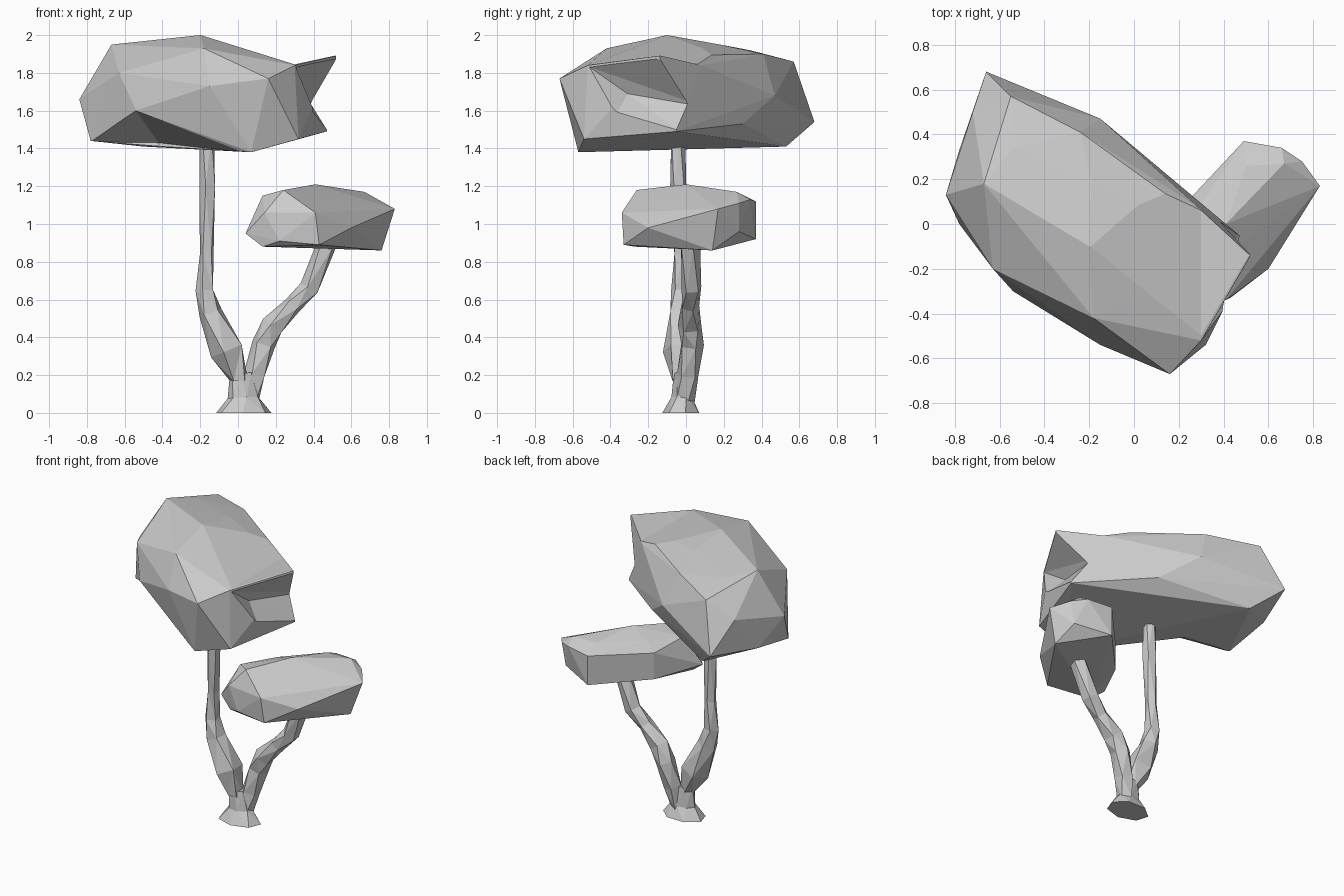
import bpy, bmesh, math
from mathutils import Vector


def add_object(name, bm):
    bmesh.ops.recalc_face_normals(bm, faces=bm.faces)
    mesh = bpy.data.meshes.new(name)
    bm.to_mesh(mesh)
    bm.free()
    obj = bpy.data.objects.new(name, mesh)
    bpy.context.collection.objects.link(obj)
    return obj


def hull(name, points):
    """Faceted solid wrapped around a few corner points."""
    bm = bmesh.new()
    for p in points:
        bm.verts.new(p)
    bmesh.ops.convex_hull(bm, input=bm.verts[:])
    loose = [v for v in bm.verts if not v.link_faces]
    bmesh.ops.delete(bm, geom=loose, context='VERTS')
    return add_object(name, bm)


def branch(name, path, sides=5, twist=0.35):
    """Faceted tube; each path entry is x, y, z, radius."""
    bm = bmesh.new()
    pts = [Vector(p[:3]) for p in path]
    rings = []
    for i, p in enumerate(pts):
        axis = (pts[min(i + 1, len(pts) - 1)] - pts[max(i - 1, 0)]).normalized()
        if i == 0:
            axis = Vector((0, 0, 1))
        u = (Vector((1, 0, 0)) - axis * axis.x).normalized()
        v = axis.cross(u)
        ring = []
        for k in range(sides):
            a = 2 * math.pi * k / sides + twist * (1 + i % 2)
            ring.append(bm.verts.new(p + (u * math.cos(a) + v * math.sin(a)) * path[i][3]))
        rings.append(ring)
    for r0, r1 in zip(rings, rings[1:]):
        for k in range(sides):
            j = (k + 1) % sides
            bm.faces.new((r0[k], r0[j], r1[j], r1[k]))
    bm.faces.new(rings[0])
    bm.faces.new(rings[-1])
    bmesh.ops.triangulate(bm, faces=bm.faces[:])
    return add_object(name, bm)


def cut(obj, cutter):
    cutter.hide_render = True
    cutter.hide_viewport = True
    mod = obj.modifiers.new("cut", 'BOOLEAN')
    mod.operation = 'DIFFERENCE'
    mod.object = cutter


# Flared root, flattened front to back
root = branch("root", [(0.03, -0.035, 0, 0.15), (0.03, -0.03, 0.08, 0.085),
                       (0.02, -0.03, 0.21, 0.065)], sides=7, twist=0.2)
root.scale.y = 0.68

# Two stems
branch("right_stem", [(0.055, -0.01, 0.05, 0.055), (0.09, 0.01, 0.2, 0.06),
                      (0.135, 0.03, 0.36, 0.065), (0.185, 0.02, 0.46, 0.065),
                      (0.29, 0.02, 0.57, 0.05), (0.38, 0.03, 0.66, 0.055),
                      (0.465, 0.02, 0.88, 0.055), (0.48, 0.02, 0.93, 0.05)])
branch("left_stem", [(0.005, -0.03, 0.17, 0.05), (-0.055, -0.03, 0.33, 0.095),
                     (-0.145, -0.03, 0.53, 0.065), (-0.175, -0.03, 0.65, 0.05),
                     (-0.165, -0.03, 0.84, 0.038), (-0.16, -0.04, 1.2, 0.045),
                     (-0.165, -0.045, 1.47, 0.04)])

# Large upper crown
upper = hull("upper_crown", [
    (-0.2, -0.1, 2.0), (-0.18, -0.42, 1.93), (-0.19, 0.18, 1.95), (-0.24, 0.41, 1.90),
    (-0.55, 0.57, 1.86), (-0.54, 0.34, 1.92), (-0.67, 0.18, 1.95), (-0.63, -0.2, 1.8),
    (-0.84, 0.13, 1.66), (-0.72, 0.5, 1.74), (-0.66, 0.68, 1.54), (-0.78, 0.0, 1.44),
    (-0.78, 0.33, 1.5), (-0.54, -0.3, 1.6), (-0.15, -0.54, 1.73), (0.16, -0.67, 1.77),
    (0.3, -0.52, 1.84), (0.52, -0.14, 1.89), (0.28, 0.08, 1.84), (-0.15, 0.47, 1.68),
    (0.47, -0.05, 1.49), (0.32, -0.54, 1.45), (0.07, -0.57, 1.38), (0.05, 0.3, 1.53),
    (-0.5, 0.53, 1.41)])

# Dip across the top, notch in the right end and undercut at the front left
dip = hull("dip_cutter", [(x, y, z) for y in (-1, 1) for x, z in
                          ((-0.2, 2.001), (0.3, 1.845), (0.53, 1.895), (0.6, 2.2), (-0.2, 2.2))])
notch = hull("notch_cutter", [
    (0.30, -0.31, 1.69), (0.41, -0.37, 1.58), (0.41, -0.03, 1.62), (0.41, 0.1, 1.62),
    (0.525, -0.14, 1.88), (0.475, -0.04, 1.495), (0.305, -0.51, 1.83),
    (0.8, -0.1, 1.88), (0.8, 0.0, 1.495), (0.6, -0.6, 1.83)])
undercut = hull("undercut_cutter", [
    (0.06, -0.575, 1.375), (-0.54, -0.295, 1.6), (-0.785, 0.0, 1.435), (-0.42, 0.0, 1.43),
    (-0.7, -0.6, 1.5), (-0.4, -0.2, 1.2), (-0.2, -0.7, 1.3)])
for cutter in (dip, notch, undercut):
    cut(upper, cutter)

# Small lower crown
hull("lower_crown", [
    (0.41, 0.0, 1.21), (0.13, -0.16, 1.15), (0.24, -0.26, 1.18), (0.14, -0.3, 1.06),
    (0.04, -0.24, 0.95), (0.13, -0.27, 0.88), (0.22, -0.32, 0.91), (0.41, -0.34, 1.06),
    (0.43, -0.33, 0.89), (0.6, -0.2, 0.98), (0.83, 0.17, 1.08), (0.76, 0.14, 0.86),
    (0.67, 0.27, 1.17), (0.66, 0.34, 1.13), (0.75, 0.28, 1.11), (0.72, 0.28, 0.96),
    (0.49, 0.37, 1.12), (0.49, 0.37, 0.92), (0.2, 0.06, 1.1), (0.2, 0.06, 0.92),
    (0.5, 0.26, 1.17), (0.27, 0.04, 1.16)])
